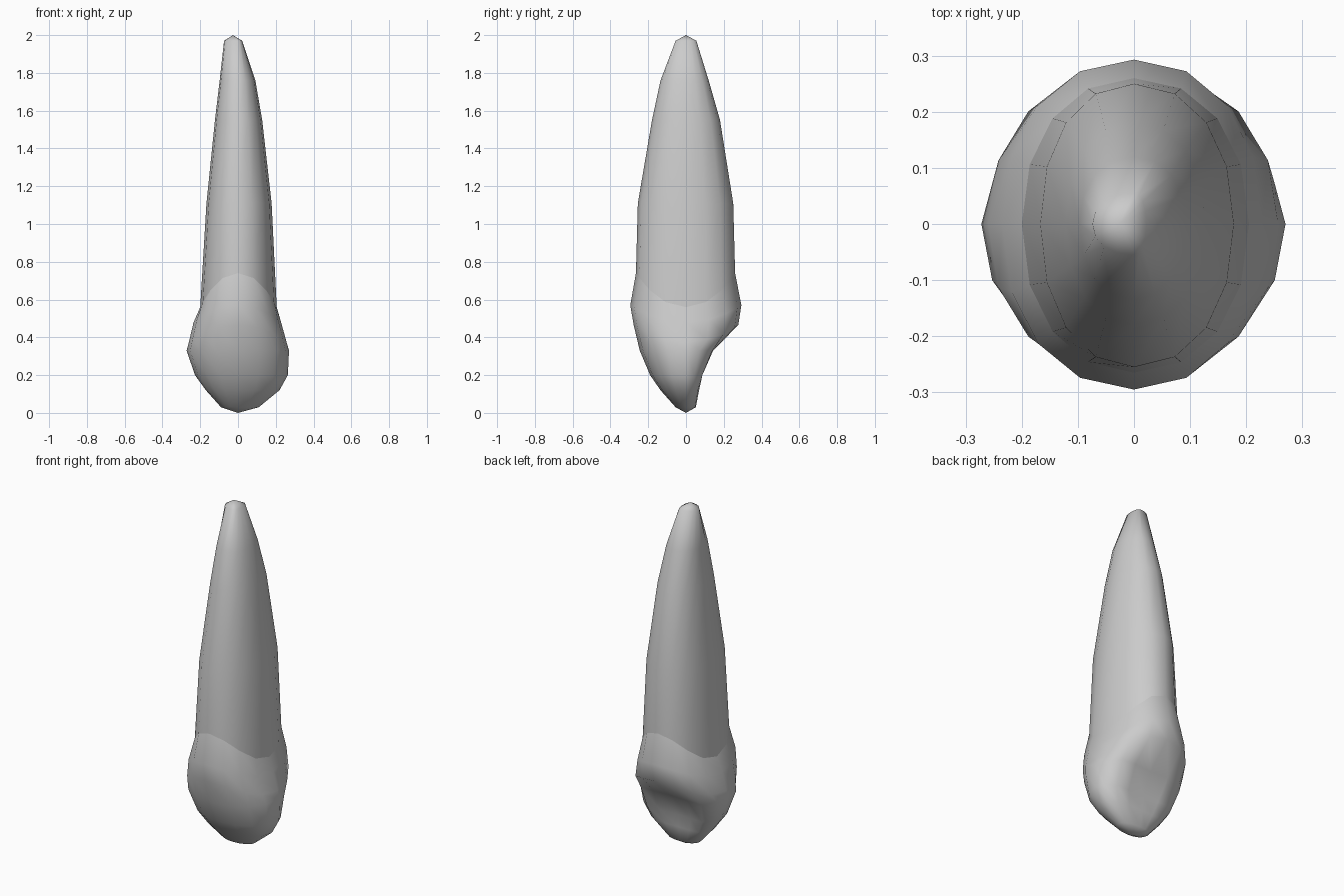
import bpy, bmesh
from math import cos, sin, tau, copysign

if "Cube" in bpy.data.objects:
    bpy.data.objects.remove(bpy.data.objects["Cube"])

SIDES = 16

# Oval ring: z, wave (front/back raised, sides lowered), x left/right, y front/back,
# dent = fraction by which the middle of the back is hollowed
def ring(bm, z, wave, xl, xr, yf, yb, dent=0.0, square=0.93):
    verts = []
    for i in range(SIDES):
        a = tau * i / SIDES
        c, s = cos(a), sin(a)
        x = copysign(abs(c) ** square, c) * (xr if c > 0 else xl)
        y = copysign(abs(s) ** square, s) * (yb if s > 0 else yf)
        if s > 0:
            # ridges either side stay full, the centre sinks
            y *= 1 - dent * max(0, 1 - abs(c) / 0.7)
            y *= 1 + 1.0 * dent * max(0, 1 - abs(abs(c) - 0.7) / 0.35)
        verts.append(bm.verts.new((x, y, z - wave * cos(2 * a))))
    return verts

# Loft a stack of rings and close one end with a tip
def loft(name, rings, tip):
    bm = bmesh.new()
    loops = [ring(bm, *r) for r in rings]
    for a, b in zip(loops, loops[1:]):
        for i in range(SIDES):
            j = (i + 1) % SIDES
            bm.faces.new((a[i], a[j], b[j], b[i]))
    t = bm.verts.new(tip)
    for i in range(SIDES):
        bm.faces.new((loops[-1][i], loops[-1][(i + 1) % SIDES], t))
    bmesh.ops.recalc_face_normals(bm, faces=bm.faces)
    # open shells: make sure the normals point outwards
    bm.normal_update()
    if sum(f.normal.x * f.calc_center_median().x + f.normal.y * f.calc_center_median().y
           for f in bm.faces) < 0:
        bmesh.ops.reverse_faces(bm, faces=bm.faces)
    for f in bm.faces:
        f.smooth = True
    mesh = bpy.data.meshes.new(name)
    bm.to_mesh(mesh)
    bm.free()
    ob = bpy.data.objects.new(name, mesh)
    bpy.context.collection.objects.link(ob)
    return ob

# Wavy neck line shared by both parts
neck = (0.65, 0.09, 0.20, 0.205, 0.265, 0.26)

# Long tapering root, leaning slightly to the left at its end
loft("root", [
    neck,
    (1.11, 0.0, 0.167, 0.178, 0.255, 0.25),
    (1.55, 0.0, 0.122, 0.128, 0.18, 0.18),
    (1.76, 0.0, 0.097, 0.092, 0.135, 0.12),
    (1.97, 0.0, 0.074, 0.022, 0.055, 0.055),
], (-0.027, 0, 2.0))

# Crown: bulge below the neck, hollowed back with side ridges, blunt point
loft("crown", [
    neck,
    (0.525, 0.045, 0.235, 0.228, 0.295, 0.293),
    (0.42, 0.045, 0.26, 0.257, 0.277, 0.277),
    (0.33, 0.0, 0.272, 0.27, 0.245, 0.165, 0.17),
    (0.20, 0.0, 0.228, 0.264, 0.19, 0.10, 0.20),
    (0.12, 0.0, 0.17, 0.22, 0.135, 0.078, 0.12),
    (0.03, 0.0, 0.09, 0.11, 0.055, 0.052),
], (0, 0, 0))
